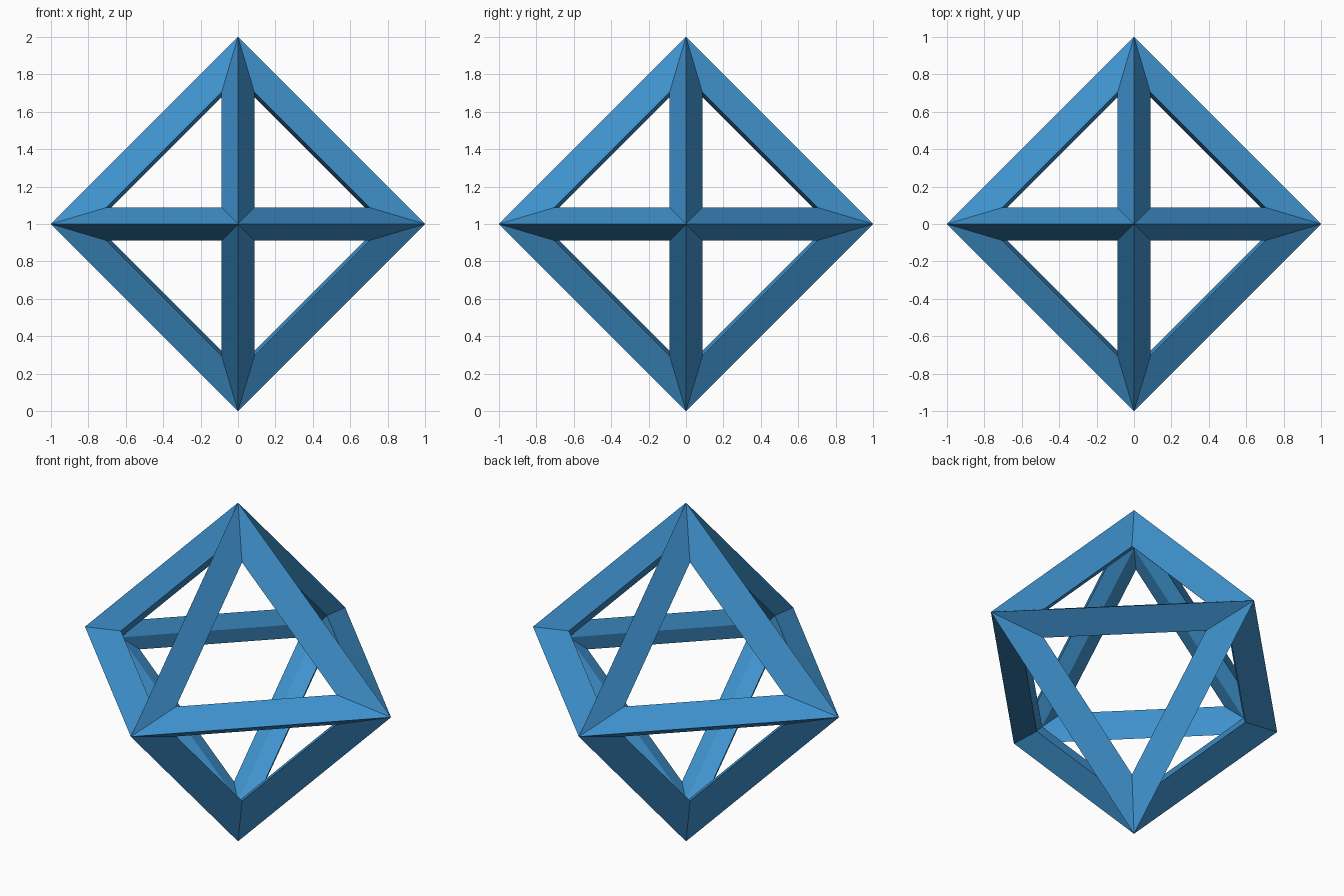
import bpy, bmesh
from itertools import product
from mathutils import Vector

if "Cube" in bpy.data.objects:
    bpy.data.objects.remove(bpy.data.objects["Cube"])

OUTER = 1.0            # outer corner distance from centre
INNER = 0.765          # inner corner distance
SIDE, TIP = 0.088, 0.704   # window corner coordinates
CENTRE = Vector((0, 0, 1))

bm = bmesh.new()
cache = {}


def vert(co):
    key = tuple(round(c, 4) for c in co)
    if key not in cache:
        cache[key] = bm.verts.new(Vector(co) + CENTRE)
    return cache[key]


def axis_point(axis, sign, d):
    co = [0.0, 0.0, 0.0]
    co[axis] = sign * d
    return vert(co)


# Each octant is one triangular face with a window: three outer and three inner strips
for signs in product((-1, 1), repeat=3):
    outer = [axis_point(a, signs[a], OUTER) for a in range(3)]
    inner = [axis_point(a, signs[a], INNER) for a in range(3)]
    window = [vert([signs[k] * (TIP if k == a else SIDE) for k in range(3)])
              for a in range(3)]
    for i in range(3):
        j = (i + 1) % 3
        bm.faces.new((outer[i], outer[j], window[j], window[i]))
        bm.faces.new((inner[i], window[i], window[j], inner[j]))

bmesh.ops.recalc_face_normals(bm, faces=bm.faces)
mesh = bpy.data.meshes.new("octahedron_frame")
bm.to_mesh(mesh)
bm.free()

# Blue frame
frame = bpy.data.objects.new("octahedron_frame", mesh)
bpy.context.collection.objects.link(frame)
blue = bpy.data.materials.new("blue")
blue.diffuse_color = (0.05, 0.29, 0.62, 1)
blue.use_nodes = True
blue.node_tree.nodes["Principled BSDF"].inputs["Base Color"].default_value = blue.diffuse_color
mesh.materials.append(blue)
